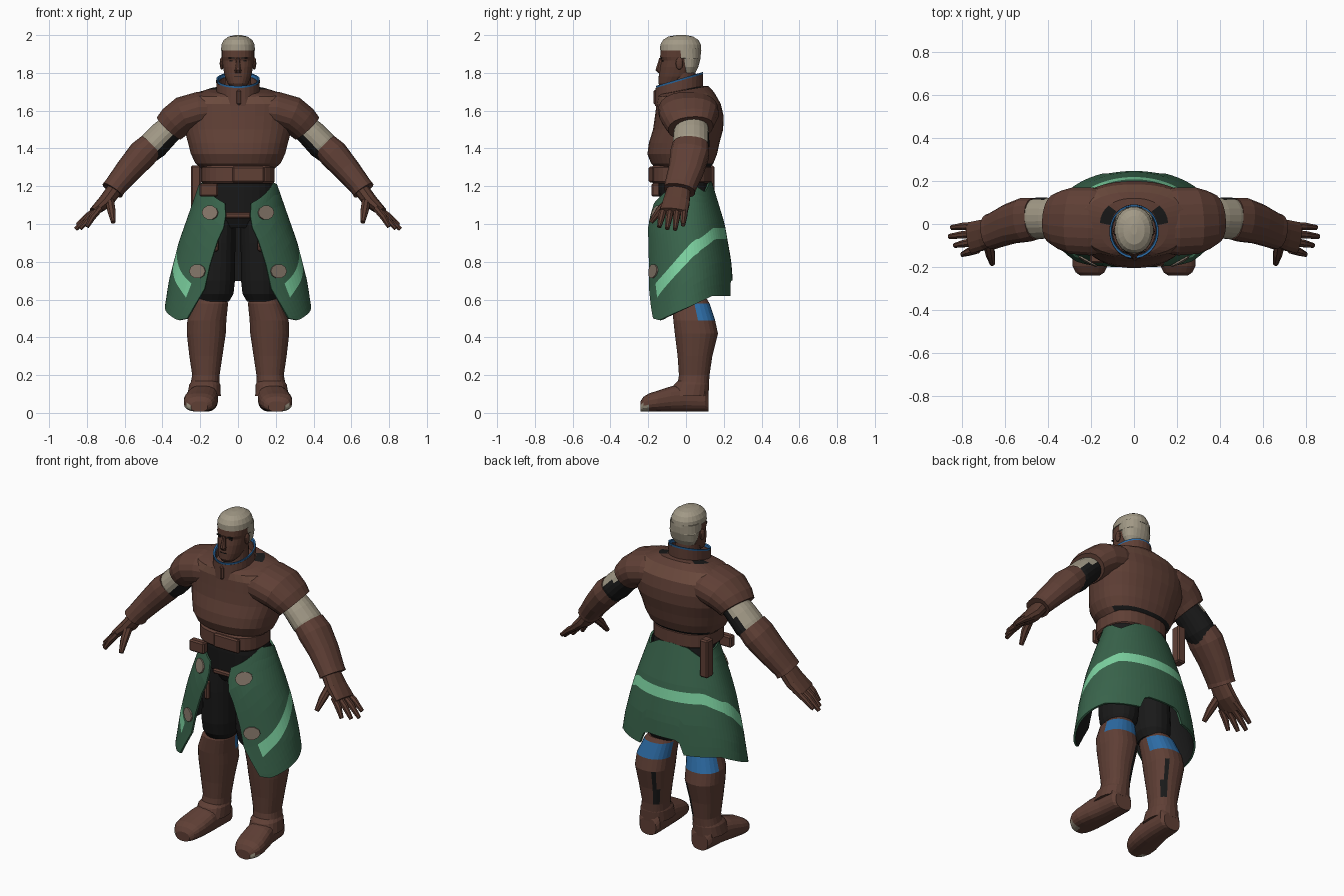
import bpy, bmesh, math
from mathutils import Vector

if "Cube" in bpy.data.objects:
    bpy.data.objects.remove(bpy.data.objects["Cube"])

# Palette: black stays last so the skirt lining can clamp to it
COLOURS = [("coat_brown", (.115, .050, .036)), ("trim_brown", (.152, .070, .048)),
           ("skin", (.102, .044, .030)), ("pale_grey", (.36, .32, .24)),
           ("green", (.040, .125, .070)), ("light_green", (.20, .64, .35)),
           ("blue", (.026, .15, .38)), ("patch_grey", (.23, .18, .14)),
           ("black", (.010, .010, .010))]
COAT, TRIM, SKIN, PALE, GREEN, MINT, BLUE, PATCH, BLACK = range(9)
MATS = []
for label, rgb in COLOURS:
    m = bpy.data.materials.new(label)
    m.use_nodes = True
    m.diffuse_color = (*rgb, 1)
    m.node_tree.nodes["Principled BSDF"].inputs["Base Color"].default_value = (*rgb, 1)
    MATS.append(m)
parts = []


def finish(name, bm, colour, fix=True):
    """Turn a bmesh into an object; colour is an index or a rule on face centres."""
    if fix:
        bmesh.ops.recalc_face_normals(bm, faces=bm.faces)
    for f in bm.faces:
        f.material_index = colour(f.calc_center_median()) if callable(colour) else colour
    mesh = bpy.data.meshes.new(name)
    bm.to_mesh(mesh)
    bm.free()
    for m in MATS:
        mesh.materials.append(m)
    ob = bpy.data.objects.new(name, mesh)
    bpy.context.collection.objects.link(ob)
    parts.append(ob)
    return ob


def loft(name, rings, colour, n=24, e=1.0, caps=True):
    """Skin over rings, each a centre with two half axes; e < 1 squares the section."""
    def p(v):
        return math.copysign(abs(v) ** e, v)
    bm = bmesh.new()
    loops = []
    for c, u, v in rings:
        angles = [2 * math.pi * (i + .5) / n for i in range(n)]
        loops.append([bm.verts.new(Vector(c) + Vector(u) * p(math.cos(a)) + Vector(v) * p(math.sin(a)))
                      for a in angles])
    for a, b in zip(loops, loops[1:]):
        for i in range(n):
            k = (i + 1) % n
            bm.faces.new((a[i], a[k], b[k], b[i]))
    if caps:
        bm.faces.new(loops[0])
        bm.faces.new(loops[-1])
    return finish(name, bm, colour)


def ring(z, rx, front, back, x=0, tilt=0):
    return (x, (front + back) / 2, z), (rx, 0, 0), (0, (back - front) / 2, tilt)


def tube(name, points, colour, side, n=16, e=1.0):
    """Limb along (x, y, z, thickness, width) points, mirrored by side."""
    pos = [Vector((side * q[0], q[1], q[2])) for q in points]
    rings = []
    for i, q in enumerate(points):
        d = (pos[min(i + 1, len(pos) - 1)] - pos[max(i - 1, 0)]).normalized()
        v = (Vector((0, 1, 0)) - d * d.y).normalized()
        rings.append((pos[i], d.cross(v) * q[3], v * q[4]))
    return loft(name, rings, colour, n, e)


def box(name, c, size, colour, bevel=.008):
    bm = bmesh.new()
    bmesh.ops.create_cube(bm, size=1)
    for v in bm.verts:
        v.co = Vector([a * b for a, b in zip(v.co, size)]) + Vector(c)
    if bevel:
        bmesh.ops.bevel(bm, geom=bm.edges[:], offset=bevel, segments=1, affect='EDGES')
    return finish(name, bm, colour)


def ball(name, c, r, colour):
    bm = bmesh.new()
    bmesh.ops.create_uvsphere(bm, u_segments=12, v_segments=8, radius=1)
    for v in bm.verts:
        v.co = Vector([a * b for a, b in zip(v.co, r)]) + Vector(c)
    return finish(name, bm, colour)


def table(pts, t):
    """Piecewise linear lookup."""
    for (a, p), (b, q) in zip(pts, pts[1:]):
        if t <= b:
            return p + (q - p) * max(0, (t - a) / (b - a))
    return pts[-1][1]


# Head, neck and hair
loft("head", [ring(1.725, .035, -.135, -.05), ring(1.745, .055, -.147, -.01), ring(1.78, .07, -.145, .03),
              ring(1.83, .08, -.138, .05), ring(1.865, .083, -.13, .06), ring(1.885, .085, -.138, .06),
              ring(1.93, .085, -.133, .06), ring(1.97, .07, -.11, .05)], SKIN, e=.9)
loft("neck", [ring(1.66, .075, -.1, .06), ring(1.80, .068, -.08, .05)], SKIN)
loft("hair_back", [ring(1.80, .065, -.02, .05), ring(1.83, .082, -.03, .065), ring(1.875, .088, -.045, .077),
                   ring(1.88, .089, -.075, .078), ring(1.93, .089, -.085, .08)], PALE, e=.9)
loft("hair_top", [ring(1.918, .091, -.138, .082), ring(1.95, .088, -.137, .079), ring(1.975, .075, -.122, .066),
                  ring(1.992, .05, -.095, .038), ring(2.0, .015, -.05, 0)], PALE, e=.95)
loft("nose", [ring(1.80, .018, -.15, -.12), ring(1.815, .019, -.163, -.12), ring(1.88, .009, -.142, -.12)], SKIN, 8)
box("mouth", (0, -.142, 1.782), (.04, .008, .004), BLACK, 0)
for s in (1, -1):
    ball("ear", (s * .086, -.035, 1.85), (.011, .02, .033), SKIN)
    box("eyebrow", (s * .034, -.13, 1.879), (.034, .008, .006), BLACK, 0)
    box("eye", (s * .033, -.122, 1.863), (.024, .008, .006), BLACK, 0)

# Collar with a thin blue rim
loft("collar", [ring(1.645, .12, -.165, .10, tilt=.02), ring(1.70, .115, -.163, .09, tilt=.03),
                ring(1.757, .116, -.161, .092, tilt=.037), ring(1.75, .1, -.145, .08, tilt=.035),
                ring(1.68, .1, -.14, .08, tilt=.03)], COAT, 28, caps=False)
loft("collar_rim", [ring(1.745, .110, -.156, .087, tilt=.037), ring(1.768, .115, -.16, .091, tilt=.037),
                    ring(1.766, .106, -.15, .083, tilt=.037), ring(1.745, .102, -.147, .081, tilt=.037)],
     BLUE, 28, caps=False)
box("collar_placket", (.005, -.163, 1.67), (.025, .018, .08), COAT)


def jacket_rule(c):
    slot = c.z > 1.68 and 0 < c.y < .08 and .1 < abs(c.x) < .147
    if slot or (c.z < 1.31 and c.y > .05):
        return BLACK
    return TRIM if 1.62 < c.z < 1.67 else COAT


# Jacket body, belt and pelvis
loft("jacket", [ring(1.29, .19, -.15, .12), ring(1.32, .225, -.185, .145), ring(1.37, .25, -.205, .165),
                ring(1.43, .265, -.197, .178), ring(1.50, .285, -.175, .197), ring(1.57, .295, -.165, .20),
                ring(1.635, .30, -.157, .185), ring(1.685, .25, -.15, .15, tilt=.012),
                ring(1.708, .16, -.14, .12, tilt=.022), ring(1.71, .11, -.12, .085, tilt=.02)],
     jacket_rule, 36, .88)
loft("belt", [ring(1.215, .185, -.175, .125), ring(1.225, .195, -.185, .135),
              ring(1.30, .195, -.185, .135), ring(1.31, .185, -.175, .125)], COAT, 28, .8)
box("buckle", (.055, -.185, 1.262), (.17, .025, .085), COAT)
loft("pelvis", [ring(.98, .10, -.10, .10), ring(1.05, .19, -.135, .135), ring(1.18, .195, -.145, .13),
                ring(1.23, .188, -.145, .127)], BLACK, 28, .85)
box("crotch_strap", (0, -.138, 1.045), (.14, .02, .03), COAT)
box("front_pouch", (-.155, -.16, 1.18), (.10, .045, .07), COAT)
box("back_strap", (-.222, .12, 1.195), (.055, .06, .23), COAT)

# Open skirt: rows follow the painted stripe, columns run from one front edge to the other
STRIPE = [(0, .95), (.3, .95), (.55, .865), (.8, .705), (.92, .64), (1, .62)]
HEM = [(0, .70), (.12, .70), (.15, .62), (.4, .62), (.6, .57), (.93, .49), (1, .50)]
TOP = [(0, 1.23), (.2, 1.22), (.35, 1.17), (.5, 1.2), (.8, 1.22), (1, 1.11)]
REACH = [(.49, 2.38), (.66, 2.65), (.8, 2.7), (.93, 2.8), (1.0, 2.9), (1.1, 2.88), (1.22, 2.5)]
WIDTH = [(.5, .397), (.7, .366), (.9, .315), (1.1, .245), (1.23, .2)]
FRONT = [(.5, .265), (.66, .245), (.9, .235), (1.0, .228), (1.23, .165)]
BACK = [(.6, .235), (.8, .22), (1.0, .185), (1.23, .115)]
MID = .02


def skirt_point(s, z):
    t = s * table(REACH, z)
    depth = table(BACK if math.cos(t) > 0 else FRONT, z)
    return Vector((table(WIDTH, z) * math.sin(t), MID + depth * math.cos(t), z))


COLS, UPPER, LOWER = 64, 7, 5
bm = bmesh.new()
grid = []
for i in range(COLS + 1):
    s = 2 * i / COLS - 1
    a = abs(s)
    top, mid, hem = table(TOP, a), table(STRIPE, a), table(HEM, a)
    half = .03 if a < .5 else .037
    zs = [top + (mid + half - top) * j / UPPER for j in range(UPPER + 1)]
    zs += [mid - half + (hem - mid + half) * j / LOWER for j in range(LOWER + 1)]
    grid.append([bm.verts.new(skirt_point(s, z)) for z in zs])
mint = set()
for i in range(COLS):
    for j in range(len(grid[0]) - 1):
        f = bm.faces.new((grid[i][j], grid[i + 1][j], grid[i + 1][j + 1], grid[i][j + 1]))
        if j == UPPER and abs((2 * i + 1) / COLS - 1) < .9:
            mint.add(tuple(f.calc_center_median()))
skirt = finish("skirt", bm, lambda c: MINT if tuple(c) in mint else GREEN, fix=False)
mod = skirt.modifiers.new("lining", 'SOLIDIFY')
mod.thickness = .012
mod.material_offset = len(MATS)

# Round patches laid on the front panels
for s in (1, -1):
    for px, pz in ((.148, 1.06), (.215, .75)):
        bm = bmesh.new()
        rim = []
        for k in range(10):
            a = 2 * math.pi * k / 10
            x, z = px + .042 * math.cos(a), pz + .038 * math.sin(a)
            y = MID - table(FRONT, z) * math.sqrt(1 - (x / table(WIDTH, z)) ** 2)
            rim.append(bm.verts.new((s * x, y - .006, z)))
        bm.faces.new(rim)
        plate = finish("skirt_patch", bm, PATCH)
        plate.modifiers.new("thickness", 'SOLIDIFY').thickness = .008
        plate.modifiers["thickness"].offset = 0


def band_rule(c):
    line = 1.49 - (abs(c.x) - .38) * .87
    return BLACK if c.z < line - .045 or (c.y > .075 and c.z < line + .025) else PALE


def boot_rule(c):
    if .49 < c.z < .58 and c.y > .06:
        return BLUE
    return BLACK if .24 < c.z < .42 and c.y > .09 and .10 < abs(c.x) < .135 else COAT


for s in (1, -1):
    # Arms
    tube("sleeve", [(.10, .01, 1.605, .09, .14), (.20, .012, 1.602, .10, .16), (.285, .016, 1.578, .10, .157),
                    (.335, .02, 1.54, .094, .138), (.365, .025, 1.508, .087, .12)], COAT, s, 20, .9)
    tube("arm_band", [(.32, .03, 1.54, .07, .085), (.395, .028, 1.472, .077, .095), (.445, .027, 1.42, .08, .098),
                      (.50, .025, 1.37, .07, .085)], band_rule, s, 20)
    tube("forearm", [(.46, .025, 1.415, .072, .097), (.505, .02, 1.37, .08, .104), (.58, 0, 1.285, .07, .094),
                     (.65, -.03, 1.20, .06, .084), (.665, -.035, 1.178, .062, .084)], COAT, s, 16, .85)
    tube("palm", [(.64, -.035, 1.2, .042, .06), (.70, -.05, 1.12, .04, .072), (.765, -.065, 1.065, .024, .075)],
         SKIN, s, 12, .85)
    for k, (tx, tz) in enumerate([(.80, .985), (.835, .975), (.86, .972), (.85, .995)]):
        y0, y1 = -.118 + .037 * k, -.142 + .042 * k
        tube("finger", [(.73, y0, 1.085, .02, .02), ((.74 + tx) / 2, (y0 + y1) / 2, (1.09 + tz) / 2, .019, .019),
                        (tx, y1, tz, .012, .012)], SKIN, s, 8)
    tube("thumb", [(.68, -.08, 1.13, .025, .027), (.67, -.14, 1.07, .023, .022), (.66, -.185, 1.01, .013, .013)],
         SKIN, s, 8)
    # Legs
    box("thigh_strap", (s * .118, -.128, .91), (.03, .03, .11), COAT)
    loft("shorts_leg", [ring(z, r, f, b, s * x) for z, r, f, b, x in (
        (1.08, .085, -.12, .12, .095), (.9, .095, -.125, .125, .108), (.7, .10, -.115, .125, .115),
        (.63, .095, -.10, .12, .118), (.59, .078, -.07, .10, .125))], BLACK, 20, .9)
    loft("boot_shaft", [ring(z, r, f, b, s * x) for z, r, f, b, x in (
        (.605, .075, -.06, .11, .135), (.58, .09, -.072, .125, .142), (.49, .104, -.068, .155, .165),
        (.42, .104, -.06, .17, .168), (.30, .088, -.045, .14, .17), (.2, .073, -.038, .125, .17),
        (.12, .08, -.05, .12, .178))], boot_rule, 24, .85)
    loft("boot_cuff", [ring(.09, .09, -.09, .12, s * .18), ring(.15, .083, -.065, .123, s * .176),
                       ring(.172, .07, -.04, .118, s * .174)], COAT, 20, .85)
    loft("foot", [((s * x, y, h / 2 + .006), (r, 0, 0), (0, 0, h / 2)) for y, x, r, h in (
        (.118, .175, .055, .10), (.10, .175, .07, .14), (0, .18, .076, .15), (-.08, .19, .084, .135),
        (-.15, .20, .088, .112), (-.195, .205, .083, .098), (-.225, .205, .068, .08), (-.241, .205, .045, .055))],
         lambda c: PALE if c.y < -.205 and c.z < .05 and abs(c.x) > .215 else COAT, 20, .8)

# Smooth shading with crisp edges
for ob in bpy.context.view_layer.objects:
    ob.select_set(ob in parts)
bpy.context.view_layer.objects.active = parts[0]
bpy.ops.object.shade_smooth_by_angle(angle=math.radians(35))
